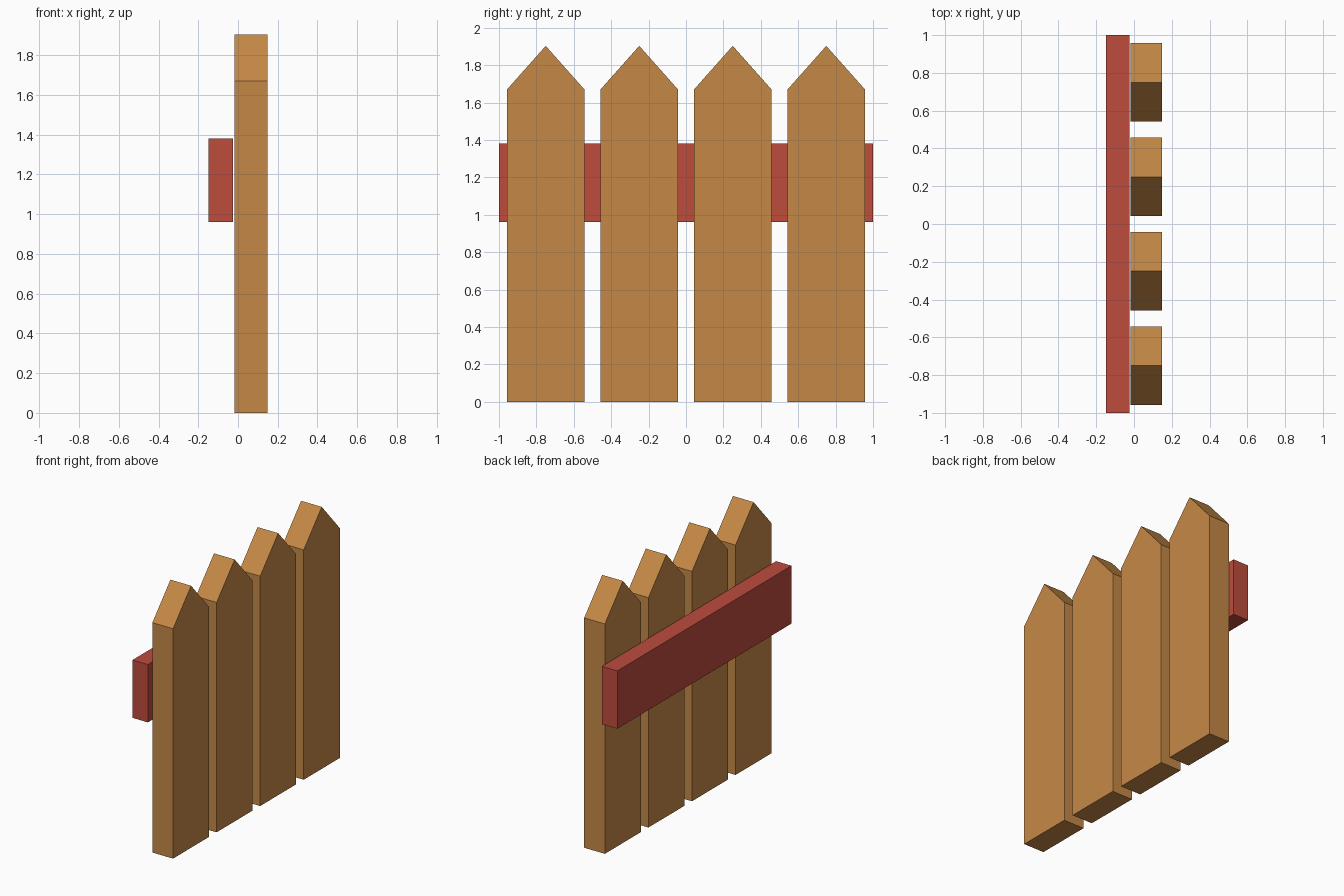
import bpy

default = bpy.data.objects.get("Cube")
if default:
    bpy.data.objects.remove(default, do_unlink=True)


def make_material(name, rgb):
    mat = bpy.data.materials.new(name)
    mat.use_nodes = True
    color = (*rgb, 1.0)
    mat.diffuse_color = color
    mat.node_tree.nodes["Principled BSDF"].inputs["Base Color"].default_value = color
    return mat


def extrude_profile(name, profile, x_min, x_max, mat):
    """Extrude a (y, z) outline, counter-clockwise seen from +x, along x."""
    n = len(profile)
    verts = [(x, y, z) for x in (x_min, x_max) for y, z in profile]
    faces = [tuple(reversed(range(n))), tuple(range(n, 2 * n))]
    faces += [(i, (i + 1) % n, (i + 1) % n + n, i + n) for i in range(n)]
    mesh = bpy.data.meshes.new(name)
    mesh.from_pydata(verts, [], faces)
    mesh.materials.append(mat)
    obj = bpy.data.objects.new(name, mesh)
    bpy.context.collection.objects.link(obj)
    return obj


wood = make_material("tan_wood", (0.56, 0.25, 0.062))
red = make_material("red_paint", (0.51, 0.072, 0.048))

# Pointed pickets
half_width, shoulder, tip = 0.207, 1.67, 1.903
for i in range(4):
    y = -0.75 + 0.5 * i
    outline = [(y - half_width, 0), (y + half_width, 0),
               (y + half_width, shoulder), (y, tip), (y - half_width, shoulder)]
    extrude_profile(f"picket_{i + 1}", outline, -0.018, 0.148, wood)

# Horizontal rail behind the pickets
rail = [(-1, 0.96), (1, 0.96), (1, 1.38), (-1, 1.38)]
extrude_profile("rail", rail, -0.148, -0.024, red)
